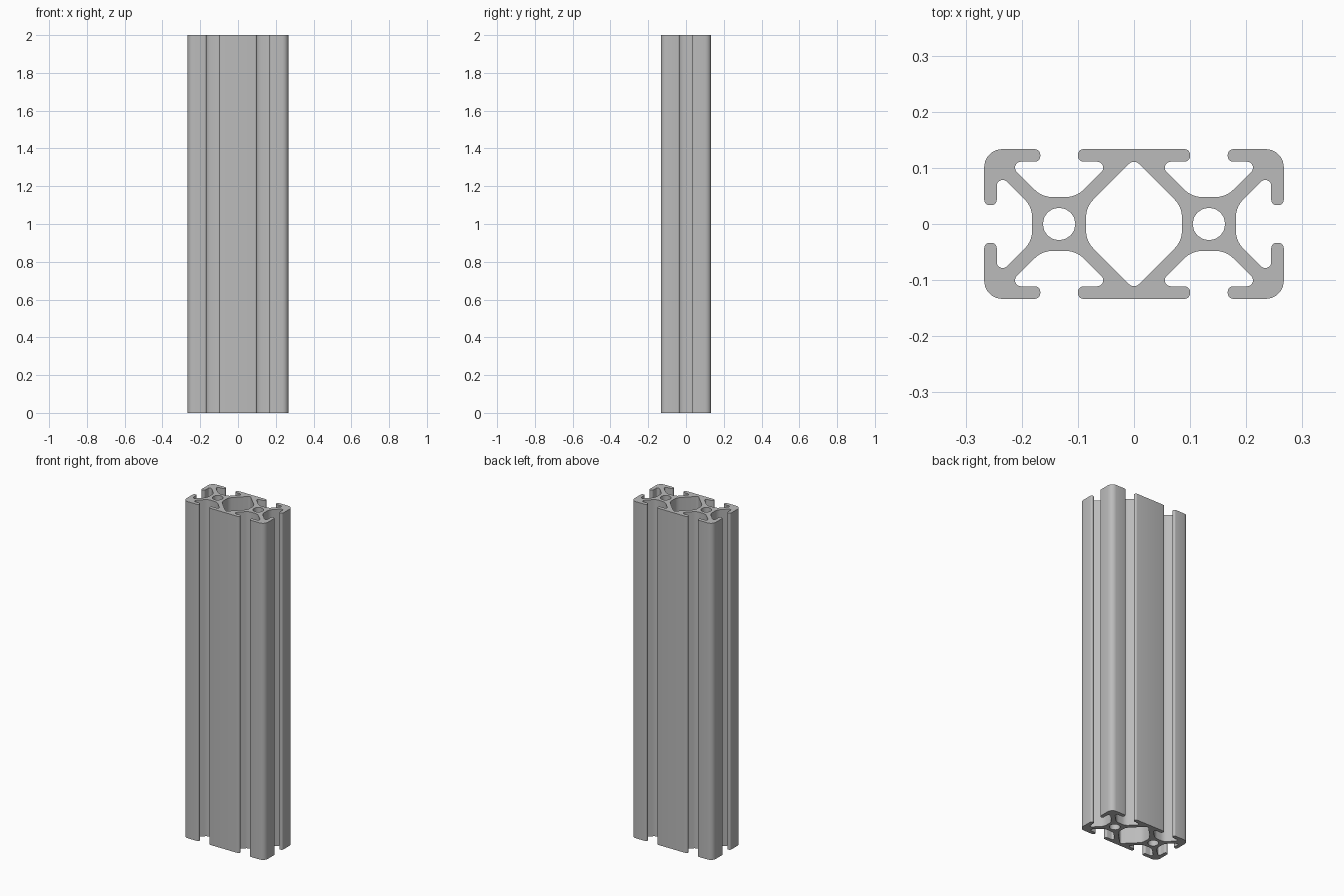
import bpy, bmesh, math
from mathutils import Vector

cube = bpy.data.objects.get("Cube")
if cube:
    bpy.data.objects.remove(cube, do_unlink=True)

LENGTH = 2.0
CELL = 0.1335      # half the width of one square cell, also the cell centre in x


def rounded(points, steps=5):
    """Turn (x, y, radius) corners into a closed outline with arc fillets."""
    outline = []
    for i, (x, y, r) in enumerate(points):
        p = Vector((x, y))
        a = (Vector(points[i - 1][:2]) - p).normalized()
        b = (Vector(points[(i + 1) % len(points)][:2]) - p).normalized()
        half = a.angle(b) / 2
        centre = p + (a + b).normalized() * (r / math.sin(half))
        start = p + a * (r / math.tan(half)) - centre
        end = p + b * (r / math.tan(half)) - centre
        sweep = start.angle_signed(end)
        for s in range(steps + 1):
            t = -sweep * s / steps
            c, n = math.cos(t), math.sin(t)
            outline.append(centre + Vector((c * start.x - n * start.y,
                                            n * start.x + c * start.y)))
    return outline


def mirrored(quarter):
    """Mirror a clockwise quarter (top to right) into a full closed path."""
    right = quarter + [(x, -y, r) for x, y, r in reversed(quarter)]
    return right + [(-x, y, r) for x, y, r in reversed(right)]


# Half of a T-slot, from hub to lip, in cell coordinates (across, outward)
half_slot = [(0.0305, 0.048, 0.045), (0.0785, 0.096, 0.0103),
             (0.0785, 0.111, 0.0103), (0.0335, 0.111, 0.01),
             (0.0335, CELL, 0.01)]

# Outer wall: top slot, rounded corner, upper half of side slot
quarter = [(CELL - u, v, r) for u, v, r in reversed(half_slot)]
quarter += [(CELL + u, v, r) for u, v, r in half_slot]
quarter += [(2 * CELL, CELL, 0.032)]
quarter += [(CELL + v, u, r) for u, v, r in reversed(half_slot)]
loops = [rounded(mirrored(quarter))]

# Central diamond cavity
cavity = [(0.0855, 0.0305, 0.045), (0.0855, -0.0305, 0.045), (0, -0.116, 0.012)]
cavity += [(-x, -y, r) for x, y, r in cavity]
loops.append(rounded(cavity))

# Round bores through the two hubs
for side in (-1, 1):
    loops.append([Vector((side * CELL + 0.029 * math.cos(k * math.tau / 16),
                          0.029 * math.sin(k * math.tau / 16))) for k in range(16)])

# Fill the section and extrude it to full length
bm = bmesh.new()
for loop in loops:
    verts = [bm.verts.new((p.x, p.y, 0)) for p in loop]
    for i, v in enumerate(verts):
        bm.edges.new((verts[i - 1], v))
bmesh.ops.triangle_fill(bm, edges=bm.edges[:], use_beauty=True, normal=(0, 0, 1))
top = bmesh.ops.extrude_face_region(bm, geom=bm.faces[:], use_keep_orig=True)
bmesh.ops.translate(bm, vec=(0, 0, LENGTH),
                    verts=[g for g in top["geom"] if isinstance(g, bmesh.types.BMVert)])
bmesh.ops.recalc_face_normals(bm, faces=bm.faces[:])

mesh = bpy.data.meshes.new("slotted_rail")
bm.to_mesh(mesh)
bm.free()
rail = bpy.data.objects.new("slotted_rail", mesh)
bpy.context.collection.objects.link(rail)

# Plain aluminium grey
grey = bpy.data.materials.new("aluminium_grey")
grey.use_nodes = True
colour = (0.5, 0.5, 0.5, 1)
grey.diffuse_color = colour
grey.node_tree.nodes["Principled BSDF"].inputs["Base Color"].default_value = colour
mesh.materials.append(grey)

bpy.ops.object.select_all(action="DESELECT")
rail.select_set(True)
bpy.context.view_layer.objects.active = rail
bpy.ops.object.shade_smooth_by_angle(angle=math.radians(30))
